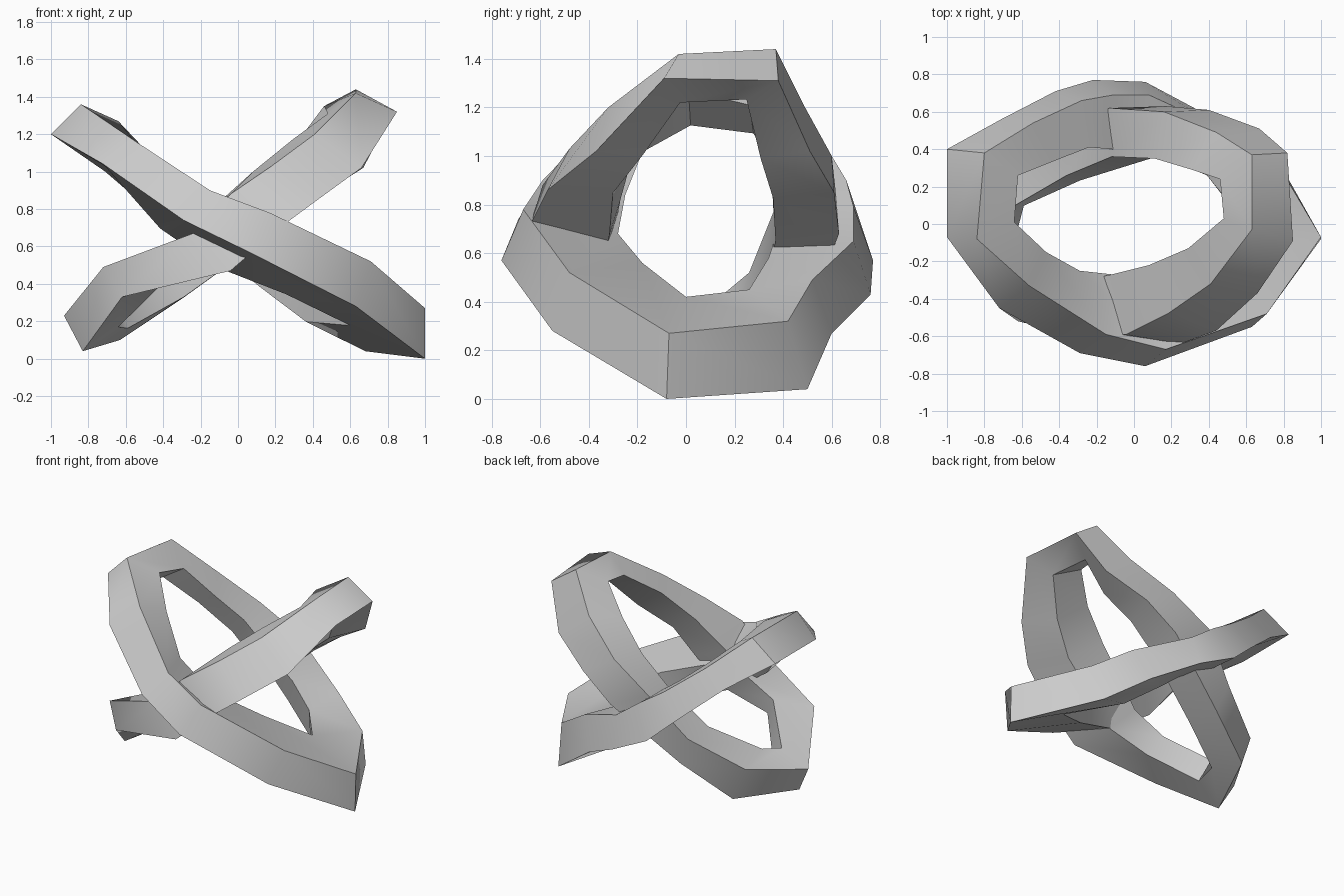
import bpy, bmesh, math
from mathutils import Vector


def make_band(name, stations):
    """Closed four-sided band: upper outer, lower outer and upper inner edge points."""
    bm = bmesh.new()
    rings = []
    for points in stations:
        u, l, i = (Vector(p) for p in points)
        j = i + (l - u) * 0.9            # lower inner edge completes the section
        rings.append([bm.verts.new(p) for p in (u, l, j, i)])
    for n, a in enumerate(rings):
        b = rings[(n + 1) % len(rings)]
        for k in range(4):
            m = (k + 1) % 4
            bm.faces.new((a[k], a[m], b[m], b[k]))
    bmesh.ops.recalc_face_normals(bm, faces=bm.faces)
    mesh = bpy.data.meshes.new(name)
    bm.to_mesh(mesh)
    bm.free()
    ob = bpy.data.objects.new(name, mesh)
    bpy.context.collection.objects.link(ob)
    bpy.ops.object.select_all(action='DESELECT')
    ob.select_set(True)
    bpy.context.view_layer.objects.active = ob
    bpy.ops.object.shade_smooth_by_angle(angle=math.radians(50))
    return ob


# Band running from high left to low right
make_band("falling_band", [
    ((-.84, -.08, 1.36), (-1, -.07, 1.20), (-.64, .01, 1.27)),
    ((-.56, -.33, 1.17), (-.72, -.45, 1.04), (-.47, -.15, 1.09)),
    ((-.15, -.59, .90), (-.29, -.69, .74), (-.29, -.25, .84)),
    ((.17, -.67, .78), (.06, -.76, .57), (-.02, -.28, .68)),
    ((.71, -.48, .52), (.63, -.55, .28), (.33, -.18, .56)),
    ((1, -.07, .27), (1, -.08, 0), (.60, 0, .42)),
    ((.71, .42, .32), (.68, .50, .04), (.39, .26, .45)),
    ((.45, .52, .49), (.36, .60, .27), (.20, .34, .58)),
    ((.08, .69, .65), (.06, .76, .43), (-.01, .38, .70)),
    ((-.11, .69, .79), (-.22, .77, .57), (-.12, .40, .79)),
    ((-.28, .66, .90), (-.42, .71, .75), (-.24, .41, .88)),
    ((-.54, .54, 1.10), (-.71, .56, 1.00), (-.42, .34, 1.03)),
    ((-.80, .38, 1.33), (-1, .40, 1.20), (-.62, .26, 1.21)),
])

# Band running from low left to high right
make_band("rising_band", [
    ((.63, -.03, 1.42), (.85, -.09, 1.32), (.48, .03, 1.31)),
    ((.41, -.32, 1.20), (.66, -.37, 1.02), (.29, -.13, 1.17)),
    ((.18, -.48, 1.03), (.44, -.57, .86), (.08, -.22, 1.00)),
    ((-.04, -.59, .88), (.25, -.64, .72), (-.12, -.27, .82)),
    ((-.24, -.60, .67), (-.04, -.66, .47), (-.26, -.30, .66)),
    ((-.72, -.45, .49), (-.62, -.52, .33), (-.50, -.29, .54)),
    ((-.93, -.08, .23), (-.83, -.12, .04), (-.73, -.06, .34)),
    ((-.72, .34, .33), (-.63, .36, .10), (-.67, .08, .37)),
    ((-.38, .52, .53), (-.30, .49, .32), (-.36, .26, .52)),
    ((-.13, .62, .82), (.17, .63, .68), (-.12, .36, .77)),
    ((.16, .60, 1.00), (.40, .61, .85), (.11, .35, .96)),
    ((.44, .49, 1.20), (.67, .51, 1.02), (.31, .29, 1.15)),
    ((.63, .37, 1.44), (.82, .38, 1.31), (.46, .24, 1.35)),
])
